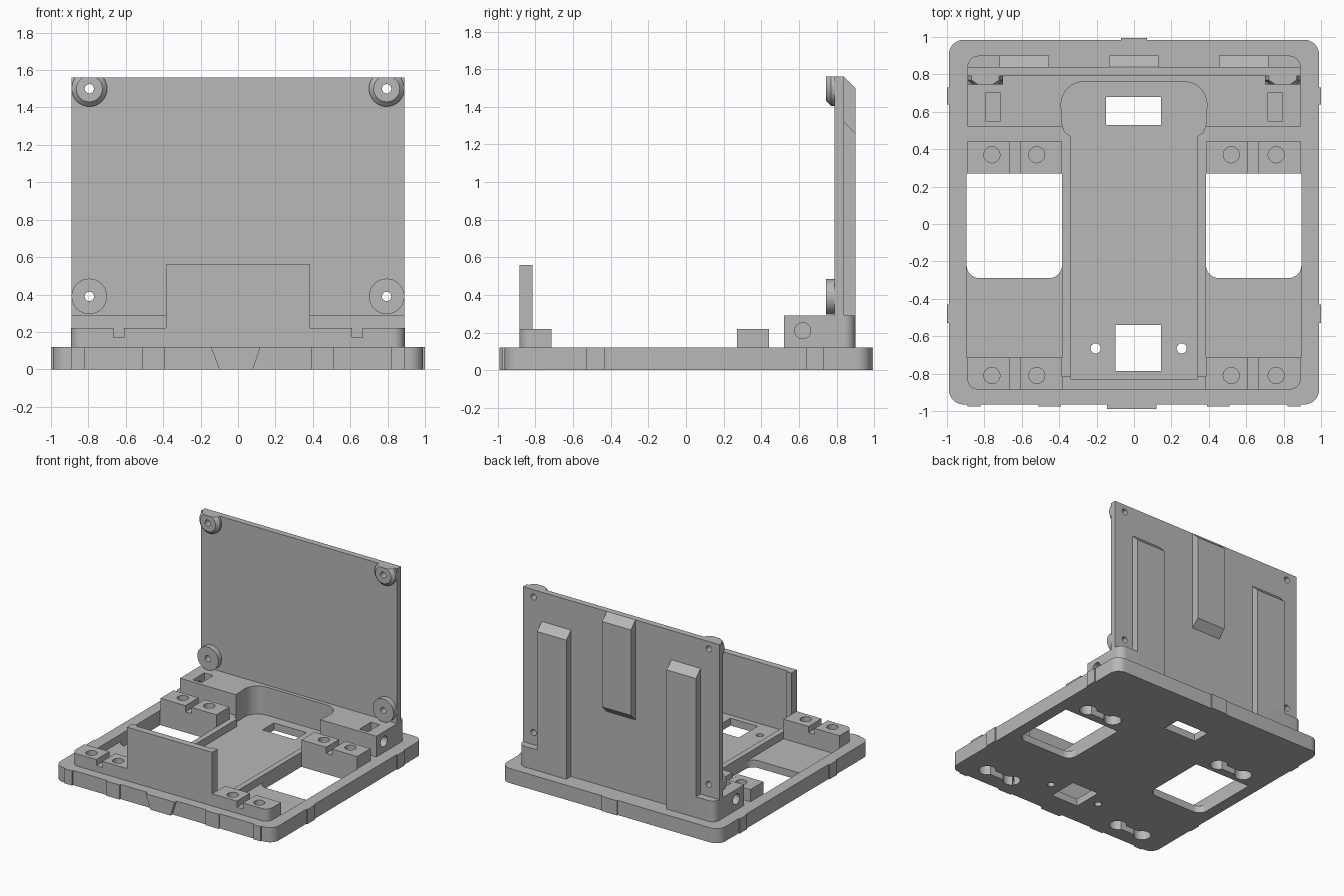
import bpy, bmesh
from math import sin, cos, pi, radians

if "Cube" in bpy.data.objects:
    bpy.data.objects.remove(bpy.data.objects["Cube"], do_unlink=True)

grey = bpy.data.materials.new("plain grey")
grey.use_nodes = True
colour = (0.48, 0.48, 0.48, 1)
grey.diffuse_color = colour
grey.node_tree.nodes["Principled BSDF"].inputs["Base Color"].default_value = colour
parts = []
BASE, FLOOR = 0.12, 0.06


def loft(name, axis, rings):
    """Solid through (level, outline) rings stacked along an axis."""
    place = {"X": lambda a, b, t: (t, a, b),
             "Y": lambda a, b, t: (a, t, b),
             "Z": lambda a, b, t: (a, b, t)}[axis]
    bm = bmesh.new()
    loops = [[bm.verts.new(place(a, b, t)) for a, b in pts] for t, pts in rings]
    n = len(loops[0])
    bm.faces.new(loops[0])
    bm.faces.new(loops[-1])
    for low, high in zip(loops, loops[1:]):
        for i in range(n):
            j = (i + 1) % n
            bm.faces.new((low[i], low[j], high[j], high[i]))
    bmesh.ops.recalc_face_normals(bm, faces=bm.faces)
    mesh = bpy.data.meshes.new(name)
    bm.to_mesh(mesh)
    bm.free()
    mesh.materials.append(grey)
    obj = bpy.data.objects.new(name, mesh)
    bpy.context.collection.objects.link(obj)
    return obj


def prism(name, axis, outline, lo, hi):
    return loft(name, axis, [(lo, outline), (hi, outline)])


def keep(obj):
    parts.append(obj)
    return obj


def arc(cx, cy, r, start, end, steps=8):
    return [(cx + r * cos(radians(start + (end - start) * i / steps)),
             cy + r * sin(radians(start + (end - start) * i / steps)))
            for i in range(steps + 1)]


def circle(cx, cy, r, n=32):
    return [(cx + r * cos(2 * pi * i / n), cy + r * sin(2 * pi * i / n)) for i in range(n)]


def rect(x0, x1, y0, y1, radii=(0, 0, 0, 0)):
    """Rectangle; radii run from the low-low corner counter-clockwise."""
    pts = []
    corners = ((x0, y0, 1, 1), (x1, y0, -1, 1), (x1, y1, -1, -1), (x0, y1, 1, -1))
    for k, ((x, y, sx, sy), r) in enumerate(zip(corners, radii)):
        pts += arc(x + sx * r, y + sy * r, r, 180 + 90 * k, 270 + 90 * k) if r else [(x, y)]
    return pts


def flip(outline, side):
    return [(side * a, b) for a, b in outline]


def cut(obj, axis, outline, lo, hi):
    cutter = prism("cutter", axis, outline, lo, hi)
    cutter.hide_render = True
    mod = obj.modifiers.new("cut", "BOOLEAN")
    mod.operation, mod.solver, mod.object = "DIFFERENCE", "EXACT", cutter
    bpy.context.view_layer.objects.active = obj
    bpy.ops.object.modifier_apply(modifier=mod.name)
    bpy.data.objects.remove(cutter, do_unlink=True)


# Central channel outline, flared and rounded at the back
half = [(0.34, -0.83), (0.34, 0.47), (0.37, 0.49), (0.385, 0.53)] + arc(0.27, 0.64, 0.12, 0, 90)
channel = half + flip(half[::-1], -1)

# Base plate with channel, side pockets, windows and holes
base = keep(prism("base_plate", "Z", rect(-0.99, 0.99, -0.965, 0.985, (0.08,) * 4), 0, BASE))
cut(base, "Z", channel, FLOOR, 1)
cut(base, "Z", rect(-0.15, 0.145, 0.53, 0.68), -1, 1)
cut(base, "Z", rect(-0.1, 0.145, -0.785, -0.54), -1, 1)
for x in (-0.205, 0.255):
    cut(base, "Z", circle(x, -0.665, 0.027), -1, 1)
for side in (-1, 1):
    cut(base, "Z", flip(rect(0.385, 0.895, -0.715, 0.27), side), FLOOR, 1)
    cut(base, "Z", flip(rect(0.385, 0.895, -0.29, 0.27, (0.07, 0.07, 0, 0)), side), -1, 1)
    # Double round recesses in the underside
    for y in (-0.81, 0.37):
        cut(base, "Z", flip(rect(0.52, 0.76, y - 0.03, y + 0.03), side), -1, 0.09)
        for x in (0.52, 0.76):
            cut(base, "Z", circle(side * x, y, 0.065), -1, 0.1)

# Small locating tabs around the rim
for side in (-1, 1):
    for y0, y1 in ((0.64, 0.73), (-0.53, -0.43)):
        keep(prism("side_tab", "Z", flip(rect(0.97, 1.0, y0, y1), side), 0, BASE))
    for x0, x1 in ((0.82, 0.89), (0.39, 0.51)):
        keep(prism("front_tab", "Z", flip(rect(x0, x1, -0.977, -0.95), side), 0, BASE))
keep(prism("rear_tab", "Z", rect(-0.07, 0.07, 0.97, 0.995), 0, BASE))
keep(prism("front_wedge_tab", "Y",
           [(-0.1, 0), (0.08, 0), (0.12, BASE), (-0.145, BASE)], -0.99, -0.95))

# Four drilled corner blocks, each with a wire groove
for side in (-1, 1):
    for name, y0, y1, r in (("front_block", -0.885, -0.715, 0.06), ("middle_block", 0.27, 0.44, 0)):
        block = keep(prism(name, "Z", flip(rect(0.385, 0.892, y0, y1, (0, r, 0, 0)), side), BASE, 0.22))
        hole_y = -0.81 if y0 < 0 else 0.37
        for x in (0.52, 0.76):
            cut(block, "Z", circle(side * x, hole_y, 0.043), 0.14, 1)
        cut(block, "Y", flip(rect(0.61, 0.665, 0.17, 0.3), side), -1, 1)

# Upright front plate
front = keep(prism("front_plate", "Z", rect(-0.385, 0.385, -0.885, -0.815), BASE, 0.56))
cut(front, "Z", channel, FLOOR, 1)

# Rear block with slots and cross holes
rear = keep(prism("rear_block", "Z", rect(-0.89, 0.89, 0.52, 0.9, (0, 0, 0.06, 0.06)), BASE, 0.29))
cut(rear, "Z", channel, FLOOR, 1)
cut(rear, "Z", rect(-0.46, 0.46, 0.82, 1), 0, 1)
for side in (-1, 1):
    cut(rear, "Z", flip(rect(0.715, 0.795, 0.55, 0.7), side), 0.15, 1)
    cut(rear, "X", circle(0.62, 0.21, 0.043), *sorted((side * 0.75, side * 1.0)))

# Back panel with screw holes
panel = keep(prism("back_panel", "Z", rect(-0.89, 0.89, 0.79, 0.84), BASE, 1.56))

# Standoffs: the upper pair is tapered and trimmed flush with the panel top
for side in (-1, 1):
    x = side * 0.795
    upper = keep(loft("upper_standoff", "Y", [(0.745, circle(x, 1.5, 0.07)),
                                              (0.77, circle(x, 1.5, 0.095)),
                                              (0.79, circle(x, 1.5, 0.095))]))
    cut(upper, "Z", rect(-2, 2, -2, 2), 1.56, 2)
    lower = keep(prism("lower_standoff", "Y", circle(x, 0.39, 0.095), 0.745, 0.79))
    for obj, heights in ((upper, (1.5,)), (lower, (0.39,)), (panel, (1.5, 0.39))):
        for z in heights:
            cut(obj, "Y", circle(x, z, 0.025, 20), 0.6, 1)

# Chamfered ribs on the rear of the panel
side_rib = [(0.84, BASE), (0.9, BASE), (0.9, 1.26), (0.84, 1.32)]
for side in (-1, 1):
    keep(prism("side_rib", "X", side_rib, *sorted((side * 0.455, side * 0.72))))
keep(prism("centre_rib", "X", [(0.84, 0.74), (0.9, 0.8), (0.9, 1.5), (0.84, 1.56)], -0.13, 0.13))

# Smooth the round walls, keep edges sharp
bpy.ops.object.select_all(action="DESELECT")
for obj in parts:
    obj.select_set(True)
bpy.context.view_layer.objects.active = base
bpy.ops.object.shade_smooth_by_angle(angle=radians(30))
